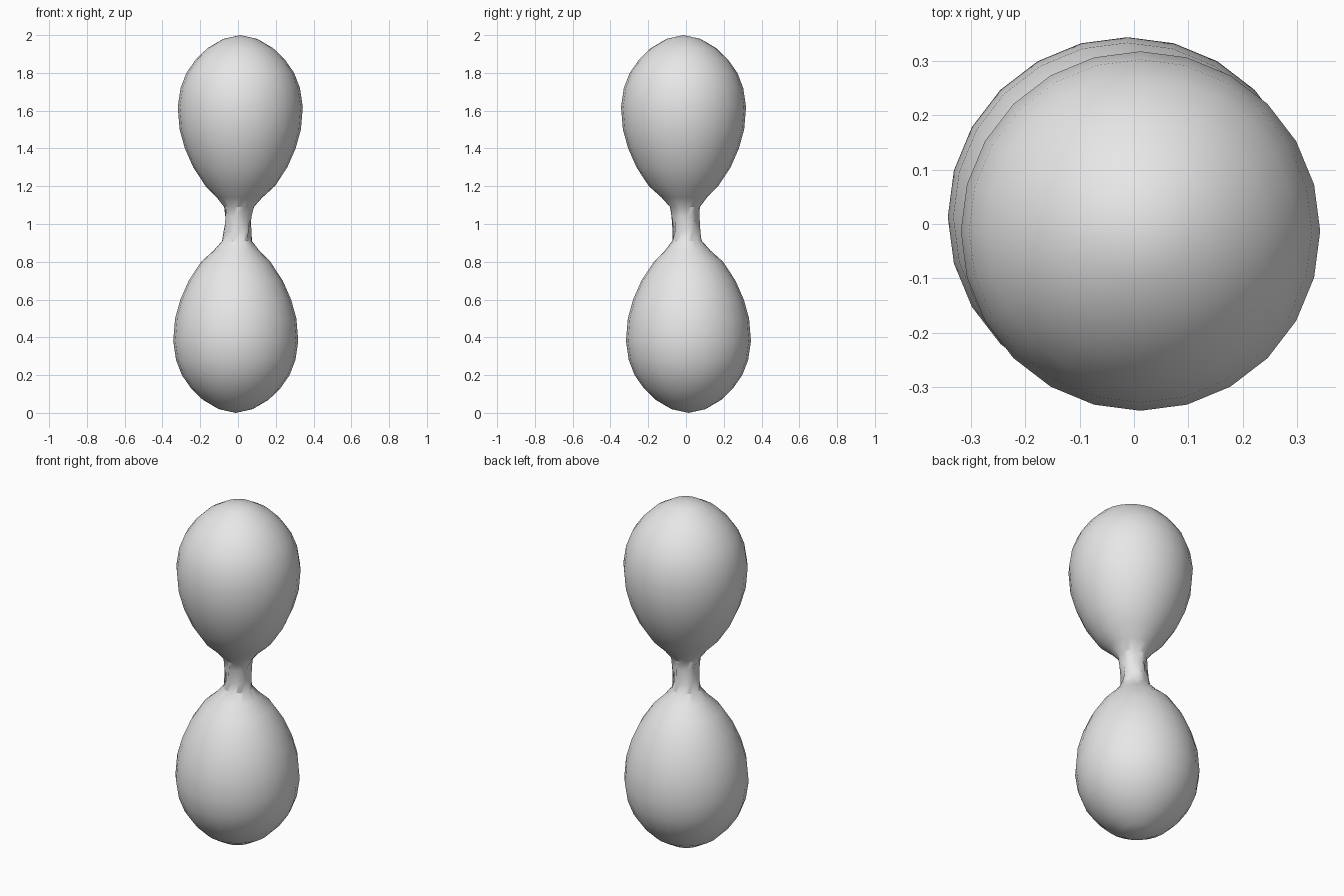
import bpy, bmesh, math

if "Cube" in bpy.data.objects:
    bpy.data.objects.remove(bpy.data.objects["Cube"], do_unlink=True)

SEGS = 24
# Half profile: (height from the waist, radius)
BULB = [(0.09, 0.079), (0.14, 0.12), (0.2, 0.183), (0.3, 0.249), (0.4, 0.293),
        (0.5, 0.321), (0.62, 0.331), (0.72, 0.316), (0.8, 0.285),
        (0.87, 0.236), (0.93, 0.175), (0.98, 0.09)]
OFFSET = (0.012, -0.013)     # sideways shift of the upper bulb

bm = bmesh.new()


def ring(h, r, pleat=0.0, twist=0.0):
    """One loop around the axis, optionally folded into pleats."""
    shift = max(-1, min(1, h / 0.2))
    verts = []
    for i in range(SEGS):
        a = math.tau * i / SEGS
        fold = pleat * (1 if i % 4 < 2 else -1)
        rr = r * (1 + fold)
        z = 1 + h + 0.25 * r * fold
        verts.append(bm.verts.new((rr * math.cos(a + twist) + OFFSET[0] * shift,
                                   rr * math.sin(a + twist) + OFFSET[1] * shift, z)))
    return verts


# Lower bulb, pinched twisted waist, upper bulb
rings = [ring(-h, r) for h, r in reversed(BULB)]
rings.append(ring(-0.04, 0.069, 0.08, 0.1))
rings.append(ring(0.04, 0.069, -0.08, -0.1))
rings += [ring(h, r) for h, r in BULB]

for low, high in zip(rings, rings[1:]):
    for i in range(SEGS):
        j = (i + 1) % SEGS
        bm.faces.new((low[i], low[j], high[j], high[i]))

# Rounded poles
bottom = bm.verts.new((-OFFSET[0], -OFFSET[1], 0))
top = bm.verts.new((OFFSET[0], OFFSET[1], 2))
for i in range(SEGS):
    j = (i + 1) % SEGS
    bm.faces.new((bottom, rings[0][j], rings[0][i]))
    bm.faces.new((top, rings[-1][i], rings[-1][j]))

bmesh.ops.recalc_face_normals(bm, faces=bm.faces)
mesh = bpy.data.meshes.new("twisted_double_bulb")
bm.to_mesh(mesh)
bm.free()

body = bpy.data.objects.new("twisted_double_bulb", mesh)
bpy.context.collection.objects.link(body)

# Single plain grey
grey = bpy.data.materials.new("light_grey")
grey.use_nodes = True
colour = (0.8, 0.8, 0.8, 1)
grey.diffuse_color = colour
grey.node_tree.nodes["Principled BSDF"].inputs["Base Color"].default_value = colour
mesh.materials.append(grey)

bpy.ops.object.select_all(action='DESELECT')
body.select_set(True)
bpy.context.view_layer.objects.active = body
bpy.ops.object.shade_smooth_by_angle(angle=math.radians(32))
